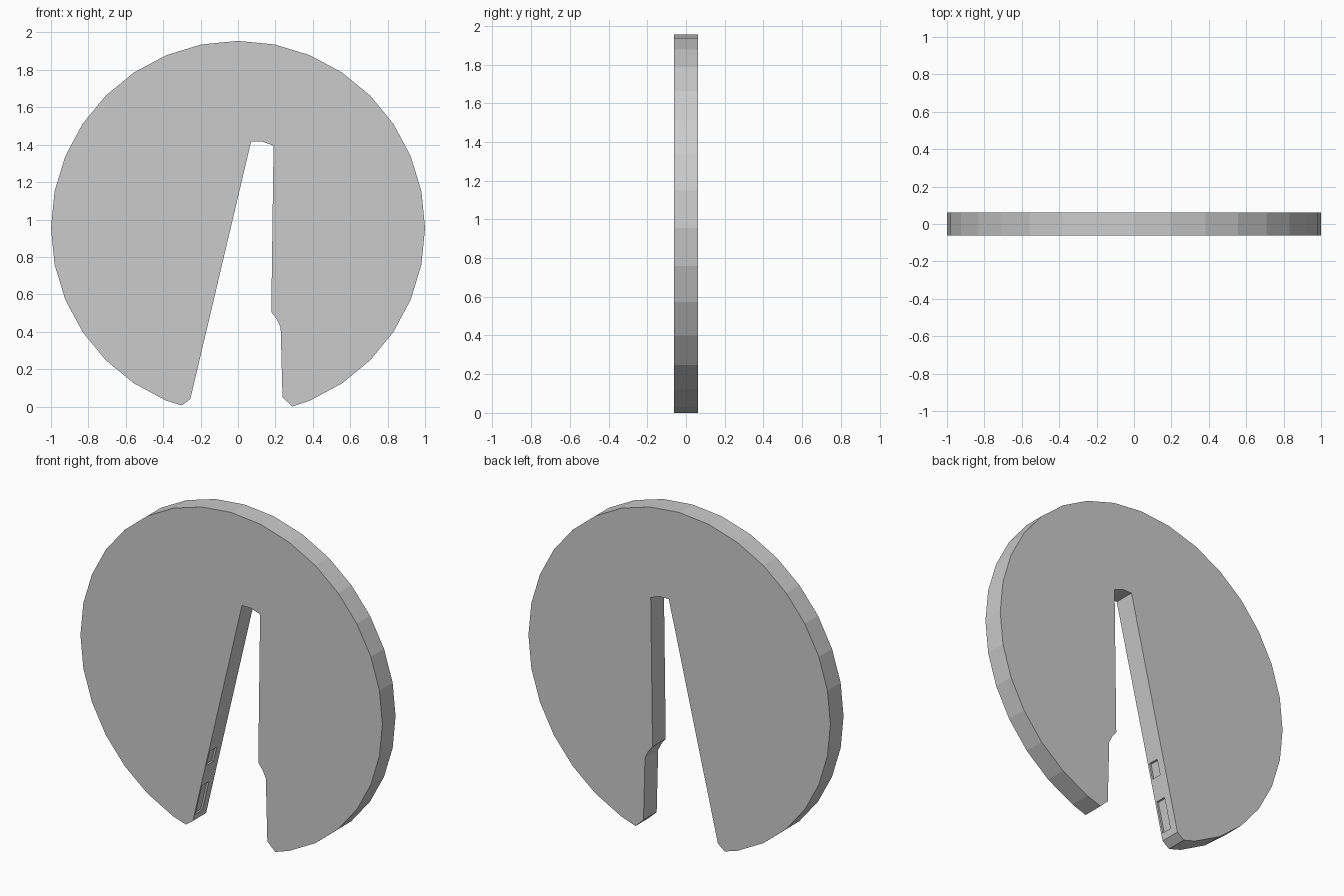
import bpy, bmesh, math

if "Cube" in bpy.data.objects:
    bpy.data.objects.remove(bpy.data.objects["Cube"])

HALF = 0.0625      # half thickness
CENTRE_Z = 0.955
SIDES = 32


def prism(name, outline, y0, y1):
    """Extrude an x/z outline along y."""
    bm = bmesh.new()
    face = bm.faces.new([bm.verts.new((x, y0, z)) for x, z in outline])
    grown = bmesh.ops.extrude_face_region(bm, geom=[face])
    moved = [v for v in grown["geom"] if isinstance(v, bmesh.types.BMVert)]
    bmesh.ops.translate(bm, verts=moved, vec=(0, y1 - y0, 0))
    bmesh.ops.recalc_face_normals(bm, faces=bm.faces)
    mesh = bpy.data.meshes.new(name)
    bm.to_mesh(mesh)
    bm.free()
    obj = bpy.data.objects.new(name, mesh)
    bpy.context.collection.objects.link(obj)
    return obj


# Round rim, from the right foot over the top to the left foot
rim = []
for k in range(-6, 23):
    a = math.tau * k / SIDES
    rim.append((math.cos(a), CENTRE_Z + math.sin(a)))

# Tapered slot: left foot, up the sloping wall, down the stepped wall
slot = [(-0.30, 0.006), (-0.255, 0.04), (0.07, 1.417), (0.13, 1.417),
        (0.19, 1.395), (0.178, 0.505), (0.205, 0.47), (0.228, 0.425),
        (0.238, 0.05), (0.29, 0.0)]

disc = prism("slotted_disc", rim + slot, -HALF, HALF)


def wall_x(z):
    """Position of the sloping slot wall at height z."""
    return -0.255 + (z - 0.04) * 0.325 / 1.377


# Shallow dents in the sloping wall
for i, (z0, z1) in enumerate([(0.08, 0.26), (0.39, 0.48)]):
    outline = [(wall_x(z0) - 0.012, z0), (wall_x(z0) + 0.03, z0),
               (wall_x(z1) + 0.03, z1), (wall_x(z1) - 0.012, z1)]
    cutter = prism(f"dent_cutter_{i + 1}", outline, -0.05, 0.015)
    cutter.hide_render = True
    cutter.hide_set(True)
    mod = disc.modifiers.new("dent", "BOOLEAN")
    mod.operation = "DIFFERENCE"
    mod.solver = "EXACT"
    mod.object = cutter
